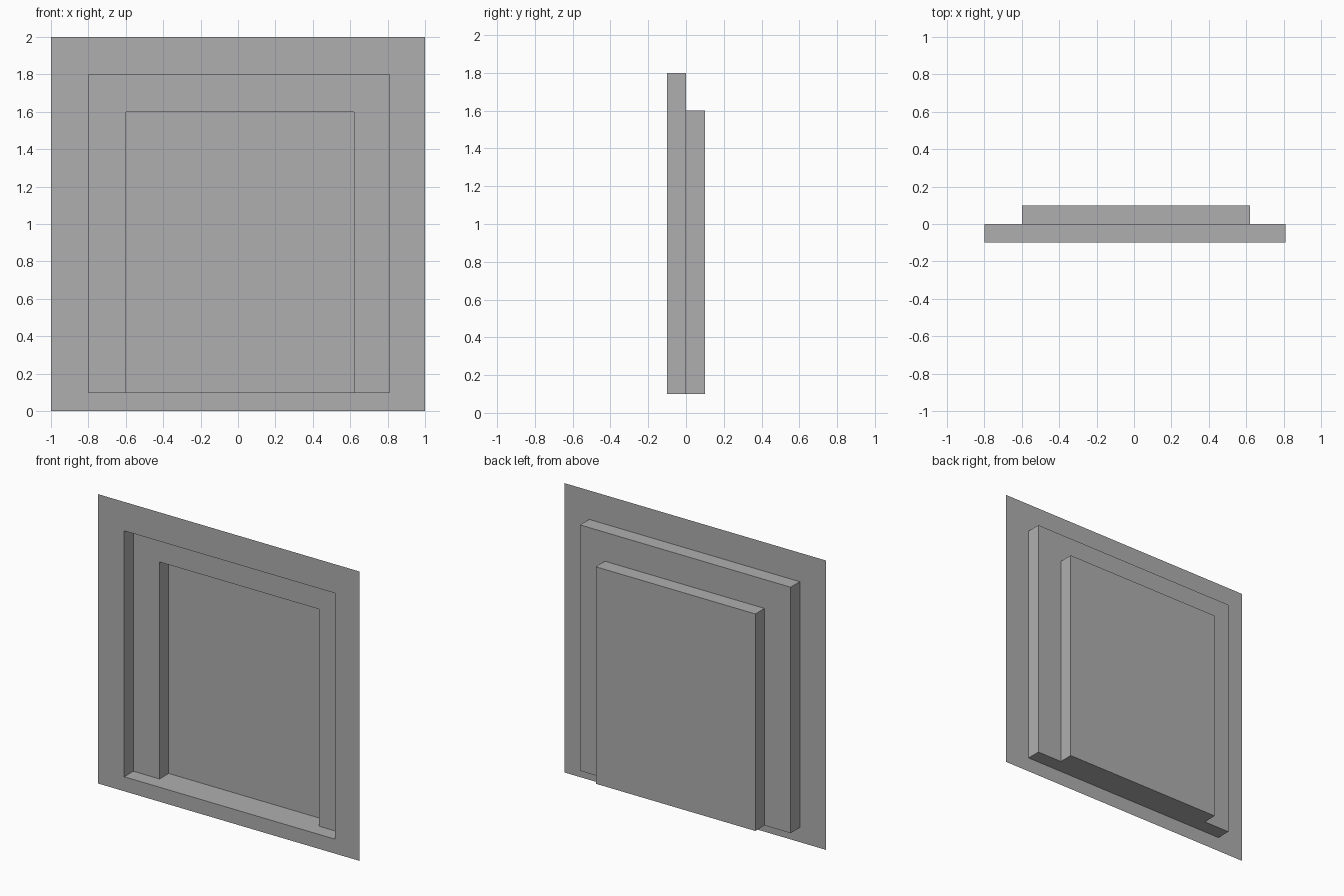
import bpy
import bmesh

if "Cube" in bpy.data.objects:
    bpy.data.objects.remove(bpy.data.objects["Cube"])

bm = bmesh.new()


def ring(x0, x1, z0, z1, y):
    """Rectangle of vertices, counter-clockwise seen from the front."""
    return [bm.verts.new((x, y, z))
            for x, z in ((x0, z0), (x1, z0), (x1, z1), (x0, z1))]


def bridge(a, b, sides=(0, 1, 2, 3)):
    """Join two rings with quads on the given sides (0 is the bottom)."""
    for i in sides:
        j = (i + 1) % 4
        bm.faces.new((a[i], a[j], b[j], b[i]))


OUTER = (-0.80, 0.81, 0.10, 1.80)
INNER = (-0.60, 0.62, 0.10, 1.60)
UPPER = (1, 2, 3)

# Rings from the front sheet to the back of the niche
border = ring(-1, 1, 0, 2, -0.1)
outer_front = ring(*OUTER, -0.1)
outer_back = ring(*OUTER, 0)
inner_front = ring(*INNER, 0)
inner_back = ring(*INNER, 0.1)

# Front sheet, outer recess, step and inner recess
bridge(border, outer_front)
bridge(outer_front, outer_back, UPPER)
bridge(outer_back, inner_front, UPPER)
bridge(inner_front, inner_back, UPPER)

# Back panel
bm.faces.new(inner_back)

# Shared floor of both recesses
rings = (outer_front, outer_back, inner_front, inner_back)
bm.faces.new([r[1] for r in rings] + [r[0] for r in reversed(rings)])

mesh = bpy.data.meshes.new("recessed_wall_panel")
bm.to_mesh(mesh)
bm.free()
panel = bpy.data.objects.new("recessed_wall_panel", mesh)
bpy.context.collection.objects.link(panel)

# Dark grey finish
grey = bpy.data.materials.new("dark_grey")
grey.diffuse_color = (0.43, 0.43, 0.43, 1)
grey.use_nodes = True
grey.node_tree.nodes["Principled BSDF"].inputs["Base Color"].default_value = grey.diffuse_color
mesh.materials.append(grey)
